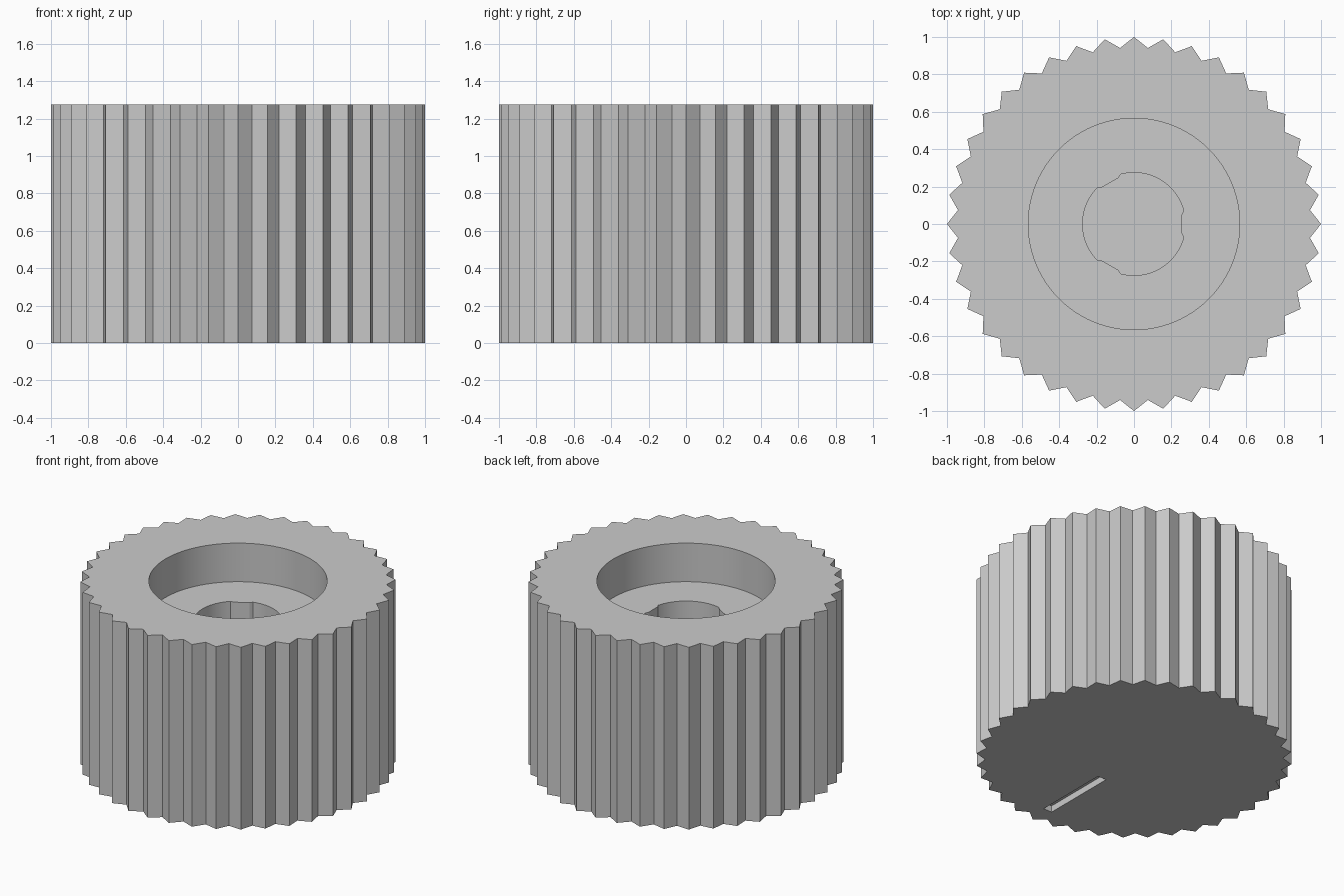
import bpy
import bmesh
from math import cos, sin, pi, radians

HEIGHT = 1.275

default = bpy.data.objects.get("Cube")
if default:
    bpy.data.objects.remove(default, do_unlink=True)

# Single grey plastic
grey = bpy.data.materials.new("grey plastic")
grey.use_nodes = True
colour = (0.6, 0.6, 0.6, 1)
grey.diffuse_color = colour
grey.node_tree.nodes["Principled BSDF"].inputs["Base Color"].default_value = colour


def polar(radius, angle):
    return radius * cos(angle), radius * sin(angle)


def prism(name, profile, bottom, top):
    """Extrude a closed counter-clockwise outline between two heights."""
    bm = bmesh.new()
    low = [bm.verts.new((x, y, bottom)) for x, y in profile]
    high = [bm.verts.new((x, y, top)) for x, y in profile]
    bm.faces.new(low[::-1])
    bm.faces.new(high)
    count = len(profile)
    for i in range(count):
        j = (i + 1) % count
        bm.faces.new((low[i], low[j], high[j], high[i]))
    mesh = bpy.data.meshes.new(name)
    bm.to_mesh(mesh)
    bm.free()
    mesh.materials.append(grey)
    obj = bpy.data.objects.new(name, mesh)
    bpy.context.collection.objects.link(obj)
    return obj


# Body with 40 pointed grip ridges
teeth = 40
grip = [polar(0.944 if i % 2 else 1.0, pi * i / teeth) for i in range(2 * teeth)]
knob = prism("knurled_knob", grip, 0, HEIGHT)

# Round recess in the top
recess = [polar(0.565, 2 * pi * i / 96) for i in range(96)]

# Shaft hole with three flat inward ribs
bore = []
for k in range(3):
    centre = radians(120 * k)
    for offset in (-11, 11):
        bore.append(polar(0.26, centre + radians(offset)))
    for step in range(19):
        bore.append(polar(0.275, centre + radians(15 + 5 * step)))

# Pointer groove under the base
groove = [(-0.033, -0.852), (0.033, -0.852), (0.033, -0.316), (-0.033, -0.316)]

cutters = [
    prism("recess_cutter", recess, 1.005, HEIGHT + 0.2),
    prism("bore_cutter", bore, 0.18, HEIGHT + 0.1),
    prism("groove_cutter", groove, -0.1, 0.045),
]

# Cut the openings, then discard the cutters
bpy.ops.object.select_all(action="DESELECT")
bpy.context.view_layer.objects.active = knob
knob.select_set(True)
for cutter in cutters:
    cutter.hide_render = True
    cut = knob.modifiers.new(cutter.name, "BOOLEAN")
    cut.operation = "DIFFERENCE"
    cut.solver = "EXACT"
    cut.object = cutter
    bpy.ops.object.modifier_apply(modifier=cut.name)
    bpy.data.objects.remove(cutter, do_unlink=True)

bpy.ops.object.shade_smooth_by_angle(angle=radians(25))
